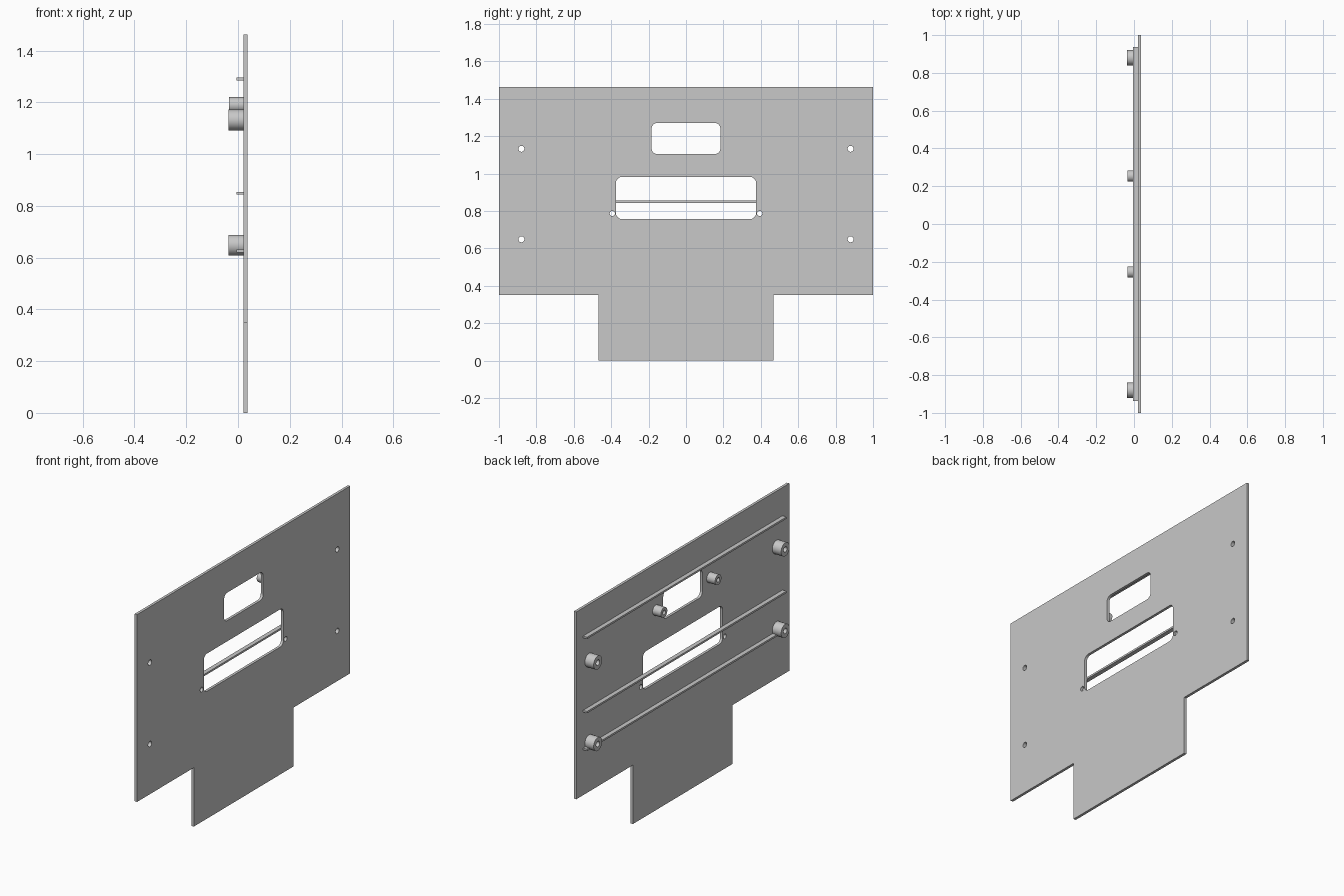
import bpy, bmesh
from math import sin, cos, pi, radians
from mathutils import Matrix

cube = bpy.data.objects.get("Cube")
if cube:
    bpy.data.objects.remove(cube, do_unlink=True)

grey = bpy.data.materials.new("plain_grey")
grey.use_nodes = True
colour = (0.58, 0.58, 0.58, 1)
grey.diffuse_color = colour
grey.node_tree.nodes["Principled BSDF"].inputs["Base Color"].default_value = colour

BACK, FACE = 0.021, 0.037      # the two sides of the plate along x


def circle(y, z, r, n=32):
    return [(y + r * cos(2 * pi * i / n), z + r * sin(2 * pi * i / n)) for i in range(n)]


def rectangle(y, z, half_w, half_h):
    return [(y - half_w, z - half_h), (y + half_w, z - half_h),
            (y + half_w, z + half_h), (y - half_w, z + half_h)]


def rounded(y, z, half_w, half_h, r, n=6):
    corners = [(1, 1), (-1, 1), (-1, -1), (1, -1)]
    points = []
    for k, (sy, sz) in enumerate(corners):
        for i in range(n + 1):
            a = pi / 2 * (k + i / n)
            points.append((y + sy * (half_w - r) + r * cos(a),
                           z + sz * (half_h - r) + r * sin(a)))
    return points


def extrude(name, loops, x0, x1):
    """Fill the y-z loops (inner loops become holes) from x0 to x1."""
    curve = bpy.data.curves.new(name, 'CURVE')
    curve.dimensions = '2D'
    curve.fill_mode = 'BOTH'
    curve.extrude = (x1 - x0) / 2
    for loop in loops:
        spline = curve.splines.new('POLY')
        spline.points.add(len(loop) - 1)
        for p, (y, z) in zip(spline.points, loop):
            p.co = (y, z, 0, 1)
        spline.use_cyclic_u = True
    helper = bpy.data.objects.new(name + "_curve", curve)
    bpy.context.collection.objects.link(helper)
    graph = bpy.context.evaluated_depsgraph_get()
    mesh = bpy.data.meshes.new_from_object(helper.evaluated_get(graph))
    bpy.data.objects.remove(helper, do_unlink=True)

    # Stand the flat shape up so that it faces along x
    turn = Matrix.Rotation(radians(90), 4, 'Z') @ Matrix.Rotation(radians(90), 4, 'X')
    mesh.transform(Matrix.Translation(((x0 + x1) / 2, 0, 0)) @ turn)
    bm = bmesh.new()
    bm.from_mesh(mesh)
    bmesh.ops.remove_doubles(bm, verts=bm.verts, dist=0.00001)
    bmesh.ops.recalc_face_normals(bm, faces=bm.faces)
    bm.to_mesh(mesh)
    bm.free()
    mesh.materials.clear()
    mesh.materials.append(grey)
    mesh.name = name
    obj = bpy.data.objects.new(name, mesh)
    bpy.context.collection.objects.link(obj)
    bpy.ops.object.select_all(action='DESELECT')
    obj.select_set(True)
    bpy.context.view_layer.objects.active = obj
    bpy.ops.object.shade_smooth_by_angle(angle=radians(30))
    return obj


# Panel with a lower tab, two windows and screw holes
half = [(0.468, 0), (0.468, 0.35), (1, 0.35), (1, 1.463)]
outline = half + [(-y, z) for y, z in reversed(half)]
loops = [outline,
         rounded(0, 1.187, 0.184, 0.083, 0.03),
         rounded(0, 0.869, 0.374, 0.112, 0.03)]
for side in (-1, 1):
    loops.append(circle(side * 0.394, 0.786, 0.014))
    for z in (1.132, 0.648):
        loops.append(circle(side * 0.88, z, 0.016))
extrude("panel", loops, BACK, FACE)

# Stiffening ribs across the back
for label, z in (("upper", 1.29), ("middle", 0.849), ("lower", 0.625)):
    extrude(label + "_rib", [rectangle(0, z, 0.936, 0.0055)], -0.005, BACK)

# Hollow standoffs: four large at the sides, two small beside the top window
for side, label in ((-1, "right"), (1, "left")):
    for level, z in (("upper", 1.132), ("lower", 0.648)):
        extrude(f"{level}_{label}_standoff",
                [circle(side * 0.88, z, 0.04), circle(side * 0.88, z, 0.016)], -0.037, BACK)
    extrude(f"small_{label}_standoff",
            [circle(side * 0.254, 1.19, 0.03), circle(side * 0.254, 1.19, 0.013)], -0.034, BACK)
